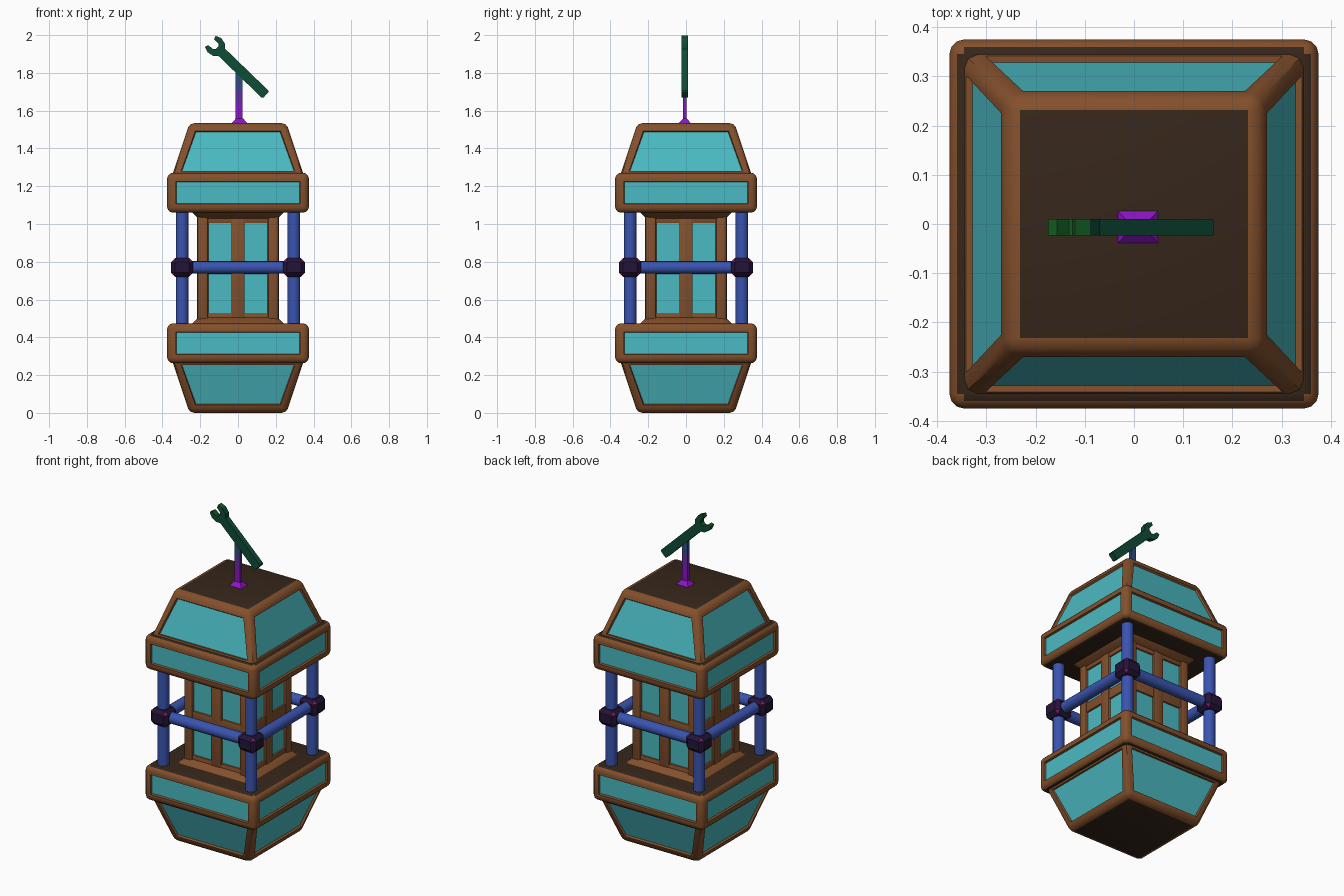
import bpy, bmesh, math
from mathutils import Vector, Matrix

if "Cube" in bpy.data.objects:
    bpy.data.objects.remove(bpy.data.objects["Cube"])

MID = 0.767  # the lantern body mirrors about this height


def mat(name, rgb):
    m = bpy.data.materials.new(name)
    lin = [(c / 255 / 12.92) if c < 11 else ((c / 255 + 0.055) / 1.055) ** 2.4 for c in rgb]
    m.diffuse_color = (*lin, 1)
    m.use_nodes = True
    m.node_tree.nodes["Principled BSDF"].inputs["Base Color"].default_value = m.diffuse_color
    return m


BROWN = mat("wood", (132, 80, 44))
DARK = mat("dark_wood", (54, 38, 26))
TEAL = mat("glass", (74, 186, 194))
BLUE = mat("blue_rod", (58, 84, 176))
JOINT = mat("joint_dark", (36, 20, 56))
MAGENTA = mat("joint_edge", (130, 20, 110))
PURPLE = mat("purple", (140, 20, 195))
VIOLET = mat("violet", (100, 45, 160))
STEEL = mat("steel_blue", (50, 75, 130))
GREEN = mat("dark_green", (14, 76, 54))
GREEN2 = mat("notch_green", (18, 90, 30))


def finish(bm, name, mats, smooth=True):
    bmesh.ops.recalc_face_normals(bm, faces=bm.faces)
    me = bpy.data.meshes.new(name)
    bm.to_mesh(me)
    bm.free()
    for m in mats:
        me.materials.append(m)
    ob = bpy.data.objects.new(name, me)
    bpy.context.collection.objects.link(ob)
    if smooth:
        bpy.ops.object.select_all(action='DESELECT')
        ob.select_set(True)
        bpy.context.view_layer.objects.active = ob
        bpy.ops.object.shade_smooth_by_angle(angle=math.radians(40))
    return ob


def tapered(z0, z1, w0, w1):
    """Square block with half width w0 at z0 and w1 at z1."""
    bm = bmesh.new()
    bmesh.ops.create_cube(bm, size=2)
    for v in bm.verts:
        w, z = (w1, z1) if v.co.z > 0 else (w0, z0)
        v.co = (v.co.x * w, v.co.y * w, z)
    return bm


def bevel(bm, edges, width, seg):
    bmesh.ops.bevel(bm, geom=edges, offset=width, segments=seg, profile=0.5, affect='EDGES')


def add_panels(bm, border):
    """Recess a glass panel in the four large side faces; darken top and bottom."""
    bm.normal_update()
    for f in bm.faces:
        if abs(f.normal.z) > 0.95:
            f.material_index = 1
    sides = sorted((f for f in bm.faces if abs(f.normal.z) < 0.9), key=lambda f: -f.calc_area())[:4]
    bmesh.ops.inset_individual(bm, faces=sides, thickness=border)
    bmesh.ops.inset_individual(bm, faces=sides, thickness=0.005, depth=-0.012)
    for f in sides:
        f.material_index = 2


def box(name, c, h, m, bev=0.0, seg=2):
    bm = bmesh.new()
    bmesh.ops.create_cube(bm, size=2)
    for v in bm.verts:
        v.co = Vector(c) + Vector([a * b for a, b in zip(v.co, h)])
    if bev:
        bevel(bm, bm.edges[:], bev, seg)
    return finish(bm, name, [m], bev > 0)


def rod(name, a, b, r, m):
    a, b = Vector(a), Vector(b)
    bm = bmesh.new()
    bmesh.ops.create_cone(bm, cap_ends=True, segments=16, radius1=r, radius2=r, depth=(b - a).length)
    rot = (b - a).to_track_quat('Z', 'Y').to_matrix().to_4x4()
    bm.transform(Matrix.Translation((a + b) / 2) @ rot)
    return finish(bm, name, [m])


def upper_and_lower(ob, part):
    """Place the part above the middle and a turned copy below it."""
    ob.name = "upper_" + part
    ob.location.z = MID
    low = bpy.data.objects.new("lower_" + part, ob.data)
    low.location.z = MID
    low.rotation_euler.x = math.pi
    bpy.context.collection.objects.link(low)


# wide paneled blocks
bm = tapered(0.293, 0.504, 0.375, 0.375)
bevel(bm, bm.edges[:], 0.03, 3)
add_panels(bm, 0.022)
upper_and_lower(finish(bm, "block", [BROWN, DARK, TEAL]), "block")

# sloped paneled roof and foot
bm = tapered(0.501, MID, 0.345, 0.257)
bevel(bm, [e for e in bm.edges if max(v.co.z for v in e.verts) > 0.6], 0.025, 2)
add_panels(bm, 0.022)
upper_and_lower(finish(bm, "slope", [BROWN, DARK, TEAL]), "slope")

# flared column collars
bm = tapered(0.262, 0.297, 0.212, 0.245)
bevel(bm, [e for e in bm.edges if abs(e.verts[0].co.z - e.verts[1].co.z) > 0.01], 0.02, 2)
upper_and_lower(finish(bm, "collar", [BROWN]), "collar")

# column: glass core with a wooden lattice around it
box("column_glass", (0, 0, MID), (0.2, 0.2, 0.29), TEAL)
for name, z, h in (("bottom_rail", 0.495, 0.035), ("middle_rail", MID, 0.032), ("top_rail", 1.039, 0.035)):
    box("column_" + name, (0, 0, z), (0.21, 0.21, h), BROWN, 0.008)
box("column_mullion_front_back", (0, 0, MID), (0.035, 0.213, 0.295), BROWN, 0.006)
box("column_mullion_sides", (0, 0, MID), (0.213, 0.035, 0.295), BROWN, 0.006)

# corner posts, rods, rails and joints
R = 0.296
corners = [(-1, -1), (1, -1), (1, 1), (-1, 1)]
for i, (sx, sy) in enumerate(corners):
    nx, ny = corners[(i + 1) % 4]
    box(f"column_post_{i}", (sx * 0.187, sy * 0.187, MID), (0.03, 0.03, 0.295), BROWN, 0.014)
    rod(f"upright_rod_{i}", (sx * R, sy * R, 0.45), (sx * R, sy * R, 1.08), 0.033, BLUE)
    rod(f"cross_rod_{i}", (sx * R, sy * R, 0.77), (nx * R, ny * R, 0.77), 0.033, BLUE)
    bm = bmesh.new()
    bmesh.ops.create_cube(bm, size=2)
    bmesh.ops.scale(bm, vec=(0.059, 0.059, 0.05), verts=bm.verts)
    bevel(bm, bm.edges[:], 0.022, 1)
    bm.normal_update()
    for f in bm.faces:
        f.material_index = 1 if len(f.verts) == 3 else 0
    bmesh.ops.translate(bm, vec=(sx * R, sy * R, 0.77), verts=bm.verts)
    finish(bm, f"rod_joint_{i}", [JOINT, MAGENTA], False)

# pole foot
bm = bmesh.new()
bmesh.ops.create_cube(bm, size=2)
for v in bm.verts:
    top = v.co.z > 0
    v.co = (0.008 + v.co.x * (0.02 if top else 0.048), -0.006 + v.co.y * (0.01 if top else 0.041),
            1.558 if top else 1.525)
finish(bm, "pole_foot", [PURPLE], False)

# pole, fading from purple to blue
for i, (z0, z1, m) in enumerate(((1.55, 1.64, PURPLE), (1.64, 1.71, VIOLET), (1.71, 1.82, STEEL))):
    box(f"pole_{i}", (0.006, -0.007, (z0 + z1) / 2), (0.018, 0.009, (z1 - z0) / 2), m)

# wrench: half outline mirrored, then extruded
half = [(0, 0.02), (0.006, 0.026), (0.325, 0.026), (0.345, 0.045), (0.38, 0.052),
        (0.41, 0.04), (0.402, 0.022), (0.37, 0.02), (0.36, 0.01)]
outline = half + [(u, -v) for u, v in reversed(half)]
bm = bmesh.new()
vs = [bm.verts.new((0.148 - 0.72 * u + 0.695 * v, -0.023, 1.683 + 0.695 * u + 0.72 * v)) for u, v in outline]
face = bm.faces.new(vs)
ext = bmesh.ops.extrude_face_region(bm, geom=[face])
bmesh.ops.translate(bm, vec=(0, 0.033, 0), verts=[g for g in ext["geom"] if isinstance(g, bmesh.types.BMVert)])
for f in bm.faces:
    if len(f.verts) == 4 and f.calc_center_median().x < -0.1:
        f.material_index = 1
bmesh.ops.triangulate(bm, faces=[f for f in bm.faces if len(f.verts) > 4])
finish(bm, "wrench", [GREEN, GREEN2], False)
